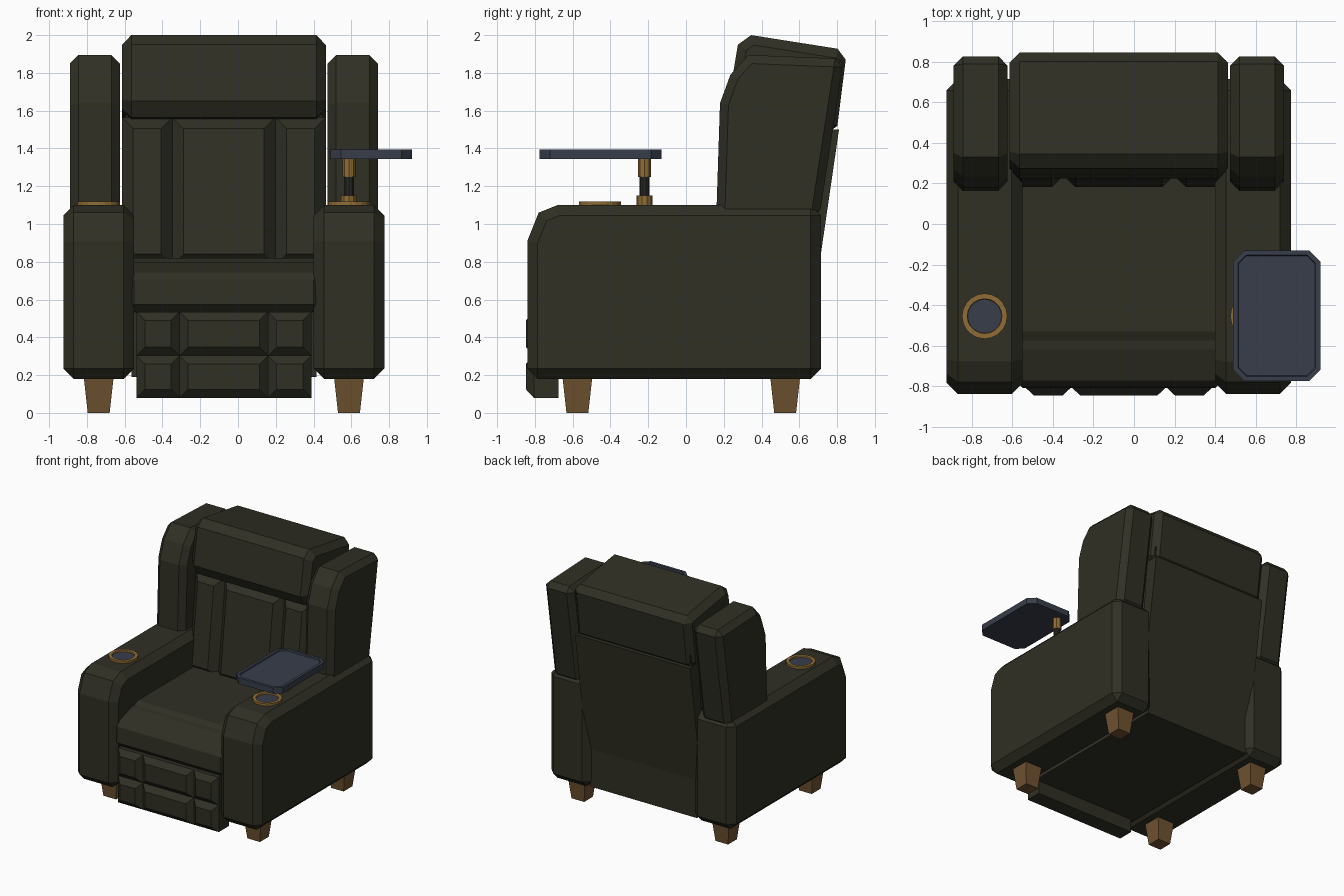
import bpy, bmesh, math
from mathutils import Matrix

if "Cube" in bpy.data.objects:
    bpy.data.objects.remove(bpy.data.objects["Cube"], do_unlink=True)

CX = -0.075  # centre line of the chair (the tray sticks out on one side)


def material(name, rgb):
    m = bpy.data.materials.new(name)
    m.use_nodes = True
    m.diffuse_color = (*rgb, 1)
    m.node_tree.nodes["Principled BSDF"].inputs["Base Color"].default_value = (*rgb, 1)
    return m


LEATHER = material("dark olive leather", (0.029, 0.029, 0.018))
WOOD = material("brown wood", (0.16, 0.085, 0.03))
BRASS = material("brass", (0.28, 0.15, 0.035))
SLATE = material("slate blue", (0.038, 0.047, 0.07))
STEEL = material("dark steel", (0.02, 0.02, 0.017))


def finish(name, bm, *mats, bevel=0):
    bmesh.ops.recalc_face_normals(bm, faces=bm.faces)
    me = bpy.data.meshes.new(name)
    bm.to_mesh(me)
    bm.free()
    for m in mats:
        me.materials.append(m)
    ob = bpy.data.objects.new(name, me)
    bpy.context.collection.objects.link(ob)
    if bevel:
        mod = ob.modifiers.new("chamfer", "BEVEL")
        mod.width = bevel
        mod.segments = 1
        mod.limit_method = "ANGLE"
        mod.angle_limit = math.radians(60)
        mod.use_clamp_overlap = False
    return ob


def side_prism(name, profile, x0, x1, mat, bevel=0):
    """Extrude a (y, z) profile across x."""
    bm = bmesh.new()
    face = bm.faces.new([bm.verts.new((x0, y, z)) for y, z in profile])
    new = bmesh.ops.extrude_face_region(bm, geom=[face])["geom"]
    verts = [v for v in new if isinstance(v, bmesh.types.BMVert)]
    bmesh.ops.translate(bm, verts=verts, vec=(x1 - x0, 0, 0))
    return finish(name, bm, mat, bevel=bevel)


def box(name, x0, x1, y0, y1, z0, z1, mat, bevel=0):
    return side_prism(name, [(y0, z0), (y1, z0), (y1, z1), (y0, z1)], x0, x1, mat, bevel)


def padded_panel(name, x0, x1, z0, z1, front, back, depth, inset, lean=0):
    """Cushion block with a raised, chamfered front; lean tilts it backwards."""
    bm = bmesh.new()
    rings = []
    for y, d in ((back, 0), (front + depth, 0), (front, inset)):
        rings.append([bm.verts.new((x, y + lean * (z - z0), z)) for x, z in (
            (x0 + d, z0 + d), (x1 - d, z0 + d), (x1 - d, z1 - d), (x0 + d, z1 - d))])
    for a, b in zip(rings, rings[1:]):
        for i in range(4):
            j = (i + 1) % 4
            bm.faces.new((a[i], a[j], b[j], b[i]))
    bm.faces.new(rings[0])
    bm.faces.new(rings[-1])
    return finish(name, bm, LEATHER)


def column(name, x, y, z0, z1, r0, r1, sides, mat, turn=0):
    bm = bmesh.new()
    bmesh.ops.create_cone(bm, cap_ends=True, segments=sides, radius1=r0, radius2=r1,
                          depth=z1 - z0, matrix=Matrix.Translation((x, y, (z0 + z1) / 2))
                          @ Matrix.Rotation(turn, 4, "Z"))
    return finish(name, bm, mat)


def cup_holder(name, x, y):
    """Brass ring with a sunken slate floor."""
    bm = bmesh.new()
    bmesh.ops.create_cone(bm, cap_ends=True, segments=20, radius1=0.112, radius2=0.112,
                          depth=0.03, matrix=Matrix.Translation((x, y, 1.103)))
    bm.faces.ensure_lookup_table()
    top = max(bm.faces, key=lambda f: f.calc_center_median().z)
    bmesh.ops.inset_region(bm, faces=[top], thickness=0.026)
    bmesh.ops.inset_region(bm, faces=[top], thickness=0.002, depth=-0.012)
    top.material_index = 1
    return finish(name, bm, BRASS, SLATE)


# Arms, wings, legs and cup holders on both sides
ARM = [(-0.84, 0.18), (0.715, 0.18), (0.715, 1.10), (-0.68, 1.10), (-0.78, 1.06), (-0.84, 0.91)]
WING = [(0.16, 1.03), (0.705, 1.03), (0.835, 1.875), (0.33, 1.895), (0.235, 1.79), (0.18, 1.64)]
for side, s in (("right", -1), ("left", 1)):
    side_prism(side + "_arm", ARM, CX + s * 0.475, CX + s * 0.85, LEATHER, 0.055)
    side_prism(side + "_wing", WING, CX + s * 0.55, CX + s * 0.815, LEATHER, 0.045)
    x = CX + s * 0.6625
    cup_holder(side + "_cup_holder", x, -0.455)
    for end, y in (("front", -0.575), ("rear", 0.525)):
        column(f"{side}_{end}_leg", x, y, 0, 0.19, 0.058 * math.sqrt(2),
               0.079 * math.sqrt(2), 4, WOOD, math.pi / 4)

# Base and seat cushion
box("base", CX - 0.49, CX + 0.49, -0.74, 0.665, 0.19, 0.6, LEATHER)
SEAT = [(0.4, 0.54), (0.4, 0.82), (-0.53, 0.82), (-0.575, 0.80), (-0.62, 0.795),
        (-0.80, 0.735), (-0.81, 0.575), (-0.77, 0.535)]
side_prism("seat", SEAT, CX - 0.505, CX + 0.505, LEATHER, 0.03)

# Backrest shell, rear panel and headrest
SHELL = [(0.24, 0.7), (0.34, 1.6), (0.79, 1.6), (0.65, 0.47)]
side_prism("back_shell", SHELL, CX - 0.52, CX + 0.52, LEATHER)
REAR = [(0.60, 0.47), (0.66, 0.47), (0.81, 1.5), (0.70, 1.5)]
side_prism("rear_panel", REAR, CX - 0.53, CX + 0.53, LEATHER)
HEADREST = [(0.27, 1.565), (0.795, 1.47), (0.852, 1.92), (0.345, 2.0), (0.275, 1.95), (0.225, 1.65)]
side_prism("headrest", HEADREST, CX - 0.54, CX + 0.54, LEATHER, 0.05)

# Channelled backrest pads
for name, a, b in (("right", -0.54, -0.273), ("middle", -0.273, 0.273), ("left", 0.273, 0.54)):
    padded_panel(name + "_back_pad", CX + a, CX + b, 0.78, 1.565, 0.175, 0.4, 0.062, 0.06, 0.12)

# Footrest: two rows of three pads
for row, z0, z1, back in (("lower", 0.08, 0.303, -0.675), ("upper", 0.303, 0.535, -0.70)):
    for name, a, b in (("right", -0.463, -0.234), ("middle", -0.234, 0.234), ("left", 0.234, 0.463)):
        padded_panel(f"{row}_{name}_footrest_pad", CX + a, CX + b, z0, z1,
                     -0.848, back, 0.042, 0.045)

# Swivel tray on its post
POST_X, POST_Y = CX + 0.6625, -0.22
column("post_foot", POST_X, POST_Y, 1.09, 1.152, 0.043, 0.043, 10, BRASS)
column("post_rod", POST_X, POST_Y, 1.10, 1.30, 0.027, 0.027, 10, STEEL)
column("post_collar", POST_X, POST_Y, 1.25, 1.345, 0.035, 0.035, 8, BRASS)

bm = bmesh.new()
cx, cy, hx, hy, c = 0.705, -0.4525, 0.215, 0.3225, 0.055
outline = []
for sx, sy in ((1, 1), (-1, 1), (-1, -1), (1, -1)):
    pair = [(cx + sx * hx, cy + sy * (hy - c)), (cx + sx * (hx - c), cy + sy * hy)]
    outline += pair if sx * sy > 0 else pair[::-1]
plate = bm.faces.new([bm.verts.new((x, y, 1.345)) for x, y in outline])
new = bmesh.ops.extrude_face_region(bm, geom=[plate])["geom"]
bmesh.ops.translate(bm, verts=[v for v in new if isinstance(v, bmesh.types.BMVert)], vec=(0, 0, 0.05))
bmesh.ops.recalc_face_normals(bm, faces=bm.faces)
top = max(bm.faces, key=lambda f: f.calc_center_median().z)
bmesh.ops.inset_region(bm, faces=[top], thickness=0.025)
bmesh.ops.inset_region(bm, faces=[top], thickness=0.004, depth=-0.01)
finish("tray", bm, SLATE)
